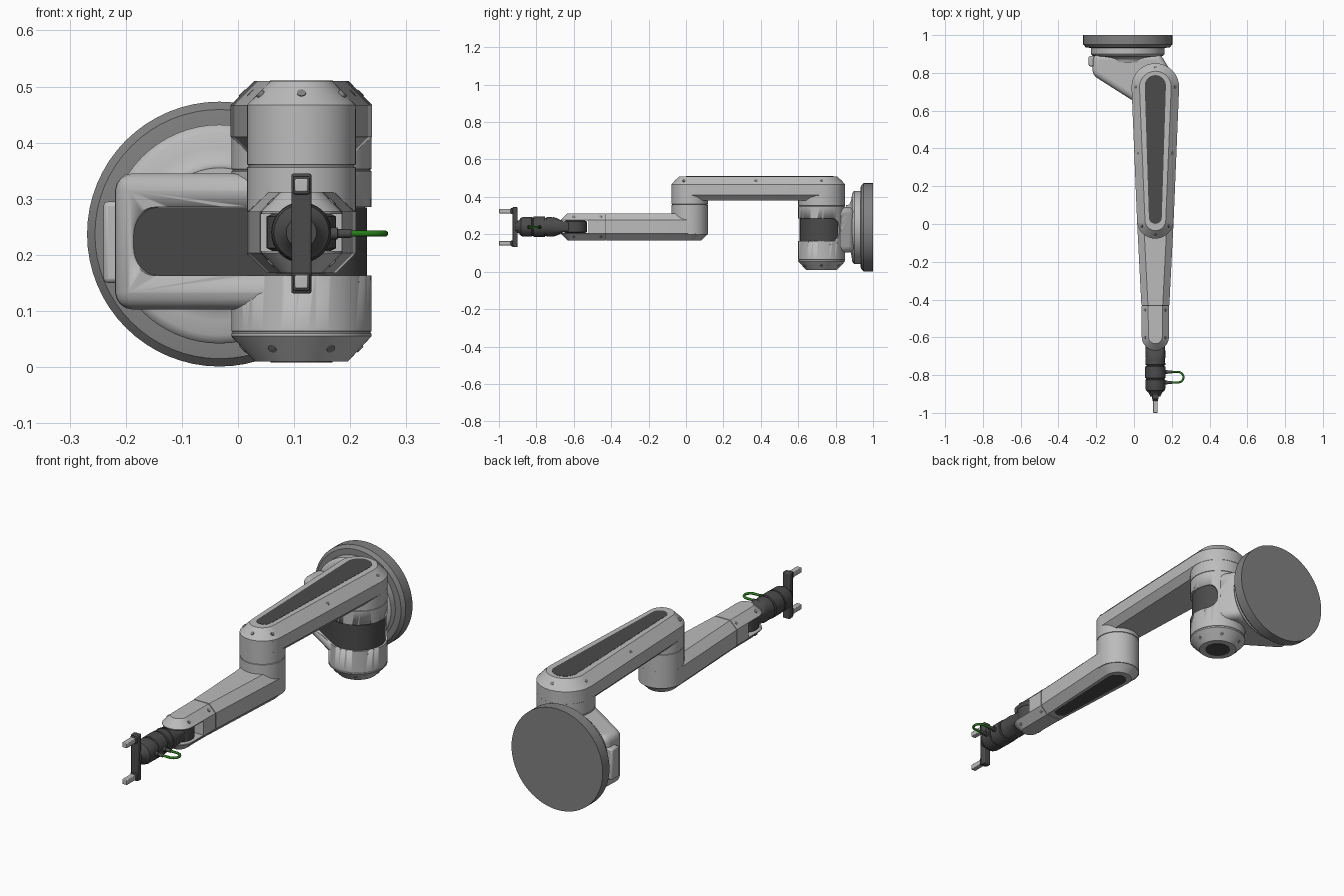
import bpy, bmesh
from math import sin, cos, pi, radians, sqrt
from mathutils import Vector

if "Cube" in bpy.data.objects:
    bpy.data.objects.remove(bpy.data.objects["Cube"])

CX = 0.113          # x of the arm's centre line
SY, EY = 0.725, 0.02  # shoulder and elbow y


def mat(name, c):
    m = bpy.data.materials.new(name)
    m.diffuse_color = (*c, 1)
    m.use_nodes = True
    m.node_tree.nodes["Principled BSDF"].inputs["Base Color"].default_value = m.diffuse_color
    return m


DARK = mat("dark_grey", (0.07, 0.07, 0.07))
MID = mat("mid_grey", (0.22, 0.22, 0.22))
LIGHT = mat("light_grey", (0.5, 0.5, 0.5))
GREEN = mat("cable_green", (0.02, 0.2, 0.01))


def loft(name, rings, m=LIGHT):
    """Solid through rings of equal point count, capped at both ends."""
    bm = bmesh.new()
    vs = [[bm.verts.new(p) for p in r] for r in rings]
    n = len(vs[0])
    for a, b in zip(vs, vs[1:]):
        for i in range(n):
            j = (i + 1) % n
            bm.faces.new((a[i], a[j], b[j], b[i]))
    bm.faces.new(vs[0][::-1])
    bm.faces.new(vs[-1])
    bmesh.ops.recalc_face_normals(bm, faces=bm.faces)
    me = bpy.data.meshes.new(name)
    bm.to_mesh(me)
    bm.free()
    ob = bpy.data.objects.new(name, me)
    bpy.context.collection.objects.link(ob)
    me.materials.append(m)
    bpy.ops.object.select_all(action='DESELECT')
    ob.select_set(True)
    bpy.context.view_layer.objects.active = ob
    bpy.ops.object.shade_smooth_by_angle(angle=radians(31))
    return ob


def lathe(name, base, axis, prof, m=LIGHT, n=48):
    """Profile of (distance along axis, radius) turned about the axis."""
    q = Vector(axis).to_track_quat('Z', 'Y')
    return loft(name, [[Vector(base) + q @ Vector((r * cos(2 * pi * i / n), r * sin(2 * pi * i / n), h))
                        for i in range(n)] for h, r in prof], m)


def box(name, lo, hi, m=LIGHT, bevel=0.0):
    (a, b, c), (d, e, f) = lo, hi
    ob = loft(name, [[(a, b, z), (d, b, z), (d, e, z), (a, e, z)] for z in (c, f)], m)
    if bevel:
        bev(ob, bevel)
    return ob


def bev(ob, w, seg=2):
    b = ob.modifiers.new("bevel", 'BEVEL')
    b.width, b.segments = w, seg
    b.limit_method, b.angle_limit = 'ANGLE', radians(40)


def cut(ob, cutter):
    b = ob.modifiers.new("cut", 'BOOLEAN')
    b.object, b.operation, b.solver = cutter, 'DIFFERENCE', 'EXACT'
    cutter.hide_render = True
    cutter.hide_viewport = True


def link(name, y1, r1, y2, r2, layers, m=LIGHT, flat1=False, flat2=False, n=20):
    """Tapered rounded bar in plan; layers are (z, inset)."""
    rings = []
    for z, d in layers:
        ring = []
        for y, r, a0, flat in ((y1, r1 - d, 0, flat1), (y2, r2 - d, pi, flat2)):
            for k in ([0, n] if flat else range(n + 1)):
                a = a0 + pi * k / n
                ring.append((CX + r * cos(a), y + r * sin(a), z))
        rings.append(ring)
    return loft(name, rings, m)


# Wall disc with flared mount
lathe("mount_disc", (-0.033, 0, 0.237), (0, 1, 0),
      [(0.932, 0.195), (0.935, 0.222), (0.95, 0.236), (1.0, 0.236)], MID, 64)
lathe("mount_flange", (-0.033, 0, 0.237), (0, 1, 0),
      [(0.855, 0.118), (0.868, 0.121), (0.875, 0.127), (0.881, 0.138), (0.885, 0.155),
       (0.888, 0.18), (0.893, 0.19), (0.90, 0.195), (0.937, 0.195)], LIGHT, 64)

# Shoulder column and slanted housing
shoulder = lathe("shoulder_column", (CX, SY, 0), (0, 0, 1),
                 [(0.01, 0.083), (0.055, 0.125), (0.06, 0.125), (0.061, 0.123), (0.063, 0.123), (0.064, 0.125),
                  (0.349, 0.125), (0.35, 0.123), (0.352, 0.123), (0.353, 0.125), (0.46, 0.125)], n=64)
A = radians(237.5)
T = Vector((CX + 0.125 * cos(A), SY + 0.125 * sin(A)))
back = Vector((sin(A), -cos(A)))
L = T + back * 0.316
plan = [(-0.215, 0.9), tuple(L), tuple(T)]
plan += [(CX + 0.124 * cos(radians(a)), SY + 0.124 * sin(radians(a))) for a in (268, 300)]
plan += [(0.2, 0.8), (0.14, 0.9)]
housing = loft("shoulder_housing", [[(x, y, z) for x, y in plan] for z in (0.103, 0.345)])
bev(housing, 0.03, 4)
box("housing_side_tab", (-0.24, 0.835, 0.15), (-0.2, 0.89, 0.295), bevel=0.008)


# Dark recessed band wrapping the housing and shoulder
def band(name, o_in, o_out, shrink, m):
    flat_len, arc = 0.28, radians(172)
    total = flat_len + arc * 0.125
    r = 0.05
    ends = [r * (1 - cos(pi / 2 * k / 8)) for k in range(9)]
    mids = [r + (total - 2 * r) * k / 50 for k in range(1, 50)]
    rings = []
    for s in ends + mids + [total - e for e in reversed(ends)]:
        e = min(s, total - s, r)
        h = 0.061 - r + sqrt(max(0, r * r - (r - e) ** 2)) - shrink
        if s < flat_len:
            p, a = T + back * (flat_len - s), A
        else:
            a = A + (s - flat_len) / 0.125
            p = Vector((CX + 0.125 * cos(a), SY + 0.125 * sin(a)))
        nv = Vector((cos(a), sin(a)))
        i, o = p + nv * o_in, p + nv * o_out
        rings.append([(i.x, i.y, 0.224 - h), (o.x, o.y, 0.224 - h), (o.x, o.y, 0.224 + h), (i.x, i.y, 0.224 + h)])
    return loft(name, rings, m)


cutter = band("band_cutter", -0.012, 0.02, 0, DARK)
cut(shoulder, cutter)
cut(housing, cutter)
band("shoulder_dark_band", -0.025, -0.008, 0.0005, DARK)
lathe("shoulder_bottom_cap", (CX, SY, 0), (0, 0, 1), [(0.008, 0.055), (0.02, 0.055)], DARK)

# Upper arm with top inlay, and the elbow barrel
link("upper_arm", SY, 0.126, EY, 0.097, [(0.38, 0.03), (0.41, 0.0), (0.467, 0.0), (0.51, 0.042)])
link("upper_arm_inlay", 0.732, 0.056, 0.035, 0.034, [(0.5, 0), (0.511, 0)], DARK)
lathe("elbow_barrel", (CX, EY, 0), (0, 0, 1),
      [(0.2, 0.097), (0.282, 0.097), (0.356, 0.097), (0.357, 0.094), (0.36, 0.094), (0.361, 0.097), (0.46, 0.097)])

# Lower arm with bottom inlay
Z8 = [(0.168, 0.035), (0.203, 0), (0.277, 0), (0.312, 0.035)]
link("lower_arm", EY, 0.097, -0.43, 0.074, Z8, flat2=True)
link("lower_arm_inlay", 0.01, 0.045, -0.375, 0.03, [(0.167, 0), (0.18, 0)], DARK)
link("wrist_seam", -0.425, 0.071, -0.44, 0.071, [(0.171, 0.034), (0.205, 0), (0.275, 0), (0.309, 0.034)],
     DARK, True, True)

# Wrist fork with slot for the dark knuckle
fork = link("wrist_fork", -0.434, 0.073, -0.597, 0.072, Z8, flat1=True)
cut(fork, box("fork_cutter", (0, -0.75, 0.207), (0.23, -0.52, 0.273)))
lathe("wrist_knuckle", (CX, -0.592, 0), (0, 0, 1),
      [(0.206, 0.05), (0.212, 0.062), (0.268, 0.062), (0.274, 0.05)], DARK)
n = 32
rings = []
for y, w, h, p in ((-0.59, 0.05, 0.029, 0.4), (-0.655, 0.052, 0.029, 0.4), (-0.69, 0.053, 0.046, 0.8), (-0.71, 0.053, 0.053, 1)):
    ring = []
    for i in range(n):
        c, s = cos(2 * pi * i / n), sin(2 * pi * i / n)
        ring.append((CX + w * (abs(c) ** p) * (1 if c > 0 else -1), y, 0.24 + h * (abs(s) ** p) * (1 if s > 0 else -1)))
    rings.append(ring)
loft("wrist_neck", rings, DARK)

# Tool body, gripper bar and fingers
lathe("tool_body", (CX, 0, 0.24), (0, -1, 0),
      [(0.70, 0.05), (0.745, 0.053), (0.747, 0.048), (0.753, 0.048), (0.755, 0.054), (0.815, 0.054), (0.817, 0.049),
       (0.823, 0.049), (0.825, 0.053), (0.868, 0.053), (0.882, 0.049), (0.892, 0.036), (0.912, 0.027)], DARK)
box("gripper_bar", (0.095, -0.928, 0.131), (0.131, -0.9, 0.345), DARK, 0.004)
for s in (-1, 1):
    zc = 0.238 + s * 0.086
    box("gripper_finger", (0.101, -1.0, zc - 0.012), (0.125, -0.92, zc + 0.012), LIGHT, 0.003)
    box("gripper_jaw", (0.098, -0.937, zc - 0.016), (0.128, -0.92, zc + 0.016), DARK, 0.003)

# Green cable loop with its two plugs
cu = bpy.data.curves.new("cable", 'CURVE')
cu.dimensions, cu.bevel_depth, cu.bevel_resolution = '3D', 0.0055, 4
pts = [(0.19, -0.783)] + [(0.232 + 0.03 * cos(a), -0.811 + 0.028 * sin(a))
                          for a in [pi / 2 - pi * k / 16 for k in range(17)]] + [(0.19, -0.839)]
sp = cu.splines.new('POLY')
sp.points.add(len(pts) - 1)
for p, (x, y) in zip(sp.points, pts):
    p.co = (x, y, 0.238, 1)
sp.use_smooth = True
cu.materials.append(GREEN)
bpy.context.collection.objects.link(bpy.data.objects.new("cable", cu))
for y in (-0.783, -0.839):
    lathe("cable_plug", (0.155, y, 0.238), (1, 0, 0),
          [(0, 0.011), (0.022, 0.011), (0.023, 0.008), (0.045, 0.008), (0.048, 0.006)], DARK, 20)


# Bolts sunk in the chamfers
def bolt(pos, out, up):
    d = Vector((out[0], out[1], up)).normalized()
    lathe("bolt", Vector(pos) - d * 0.006, d, [(0, 0.008), (0.0075, 0.008), (0.008, 0.005)], MID, 16)


for s in (-1, 1):
    for y, w in ((SY, 0.105), (0.375, 0.0905), (EY - 0.03, 0.074)):
        bolt((CX + s * w, y, 0.488), (s, 0), 1)
    for y in (-0.455, -0.6):
        for z, u in ((0.295, 1), (0.185, -1)):
            bolt((CX + s * 0.055, y, z), (s, 0), u)
bolt((CX, SY + 0.105, 0.488), (0, 1), 1)
bolt((CX, EY - 0.076, 0.488), (0, -1), 1)
for k in range(6):
    a = pi / 3 * k
    bolt((CX + 0.104 * cos(a), SY + 0.104 * sin(a), 0.0325), (cos(a), sin(a)), -1)
